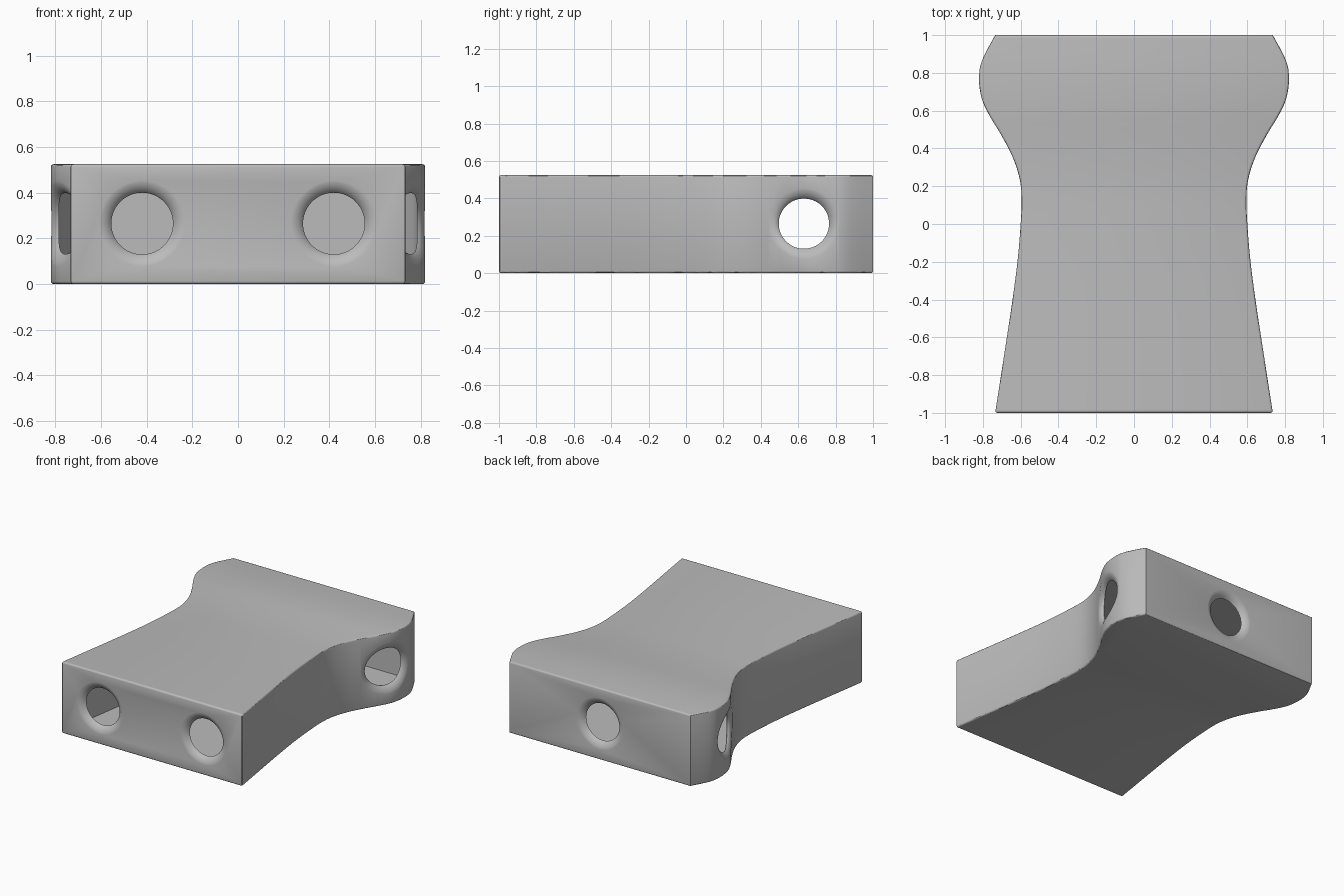
import bpy, bmesh, math

if "Cube" in bpy.data.objects:
    bpy.data.objects.remove(bpy.data.objects["Cube"], do_unlink=True)

HEIGHT, WALL = 0.525, 0.035
HOLE_Z, HOLE_R, FLARE_R = 0.265, 0.134, 0.075

# Side outline: (y, half width)
OUTLINE = [(-1, .735), (-.8, .704), (-.6, .673), (-.4, .643), (-.2, .617),
           (0, .6), (.15, .595), (.25, .608), (.36, .645), (.48, .708),
           (.56, .757), (.64, .798), (.71, .816), (.78, .82), (.84, .813),
           (.9, .789), (1, .735)]


def tangent(i):
    a, b = OUTLINE[max(i - 1, 0)], OUTLINE[min(i + 1, len(OUTLINE) - 1)]
    return (b[1] - a[1]) / (b[0] - a[0])


def half_width(y):
    """Smooth curve through the outline points."""
    y = max(-1, min(1, y))
    i = 0
    while i < len(OUTLINE) - 2 and y > OUTLINE[i + 1][0]:
        i += 1
    (y0, x0), (y1, x1) = OUTLINE[i], OUTLINE[i + 1]
    d = y1 - y0
    t = (y - y0) / d
    s = 1 - t
    return (s * s * (1 + 2 * t) * x0 + t * t * (1 + 2 * s) * x1
            + d * t * s * (s * tangent(i) - t * tangent(i + 1)))


def inner_half_width(y):
    slope = (half_width(y + .01) - half_width(y - .01)) / .02
    return half_width(y) - WALL * math.hypot(1, slope)


def finish(name, bm):
    bmesh.ops.recalc_face_normals(bm, faces=bm.faces)
    mesh = bpy.data.meshes.new(name)
    bm.to_mesh(mesh)
    bm.free()
    obj = bpy.data.objects.new(name, mesh)
    bpy.context.collection.objects.link(obj)
    return obj


def slab(name, width, y_end, z0, z1, steps=100):
    """Extrude the waisted outline between two heights."""
    ys = [-y_end + 2 * y_end * i / steps for i in range(steps + 1)]
    loop = [(width(y), y) for y in ys] + [(-width(y), y) for y in reversed(ys)]
    bm = bmesh.new()
    base = bm.faces.new([bm.verts.new((x, y, z0)) for x, y in loop])
    ext = bmesh.ops.extrude_face_region(bm, geom=[base], use_keep_orig=True)
    tops = [g for g in ext["geom"] if isinstance(g, bmesh.types.BMVert)]
    bmesh.ops.translate(bm, verts=tops, vec=(0, 0, z1 - z0))
    return finish(name, bm)


def flared_cutter(name, center, place, surface, sides=64):
    """Trumpet-shaped cutter whose mouth follows the wall surface."""
    lip = [math.radians(60) * i / 8 for i in range(9)]
    profile = [(HOLE_R + FLARE_R * (math.sin(lip[-1]) - math.sin(a)),
                FLARE_R * (1 - math.cos(a)) - .001) for a in lip]
    rows = [(profile[0][0], None, 1.2)]
    rows += [(r, depth, 0) for r, depth in profile]
    rows += [(HOLE_R, None, 0.5)]
    bm = bmesh.new()
    rings = []
    for r, depth, flat in rows:
        ring = []
        for k in range(sides):
            a = math.tau * k / sides
            u = center + r * math.cos(a)
            out = flat if depth is None else surface(u) - depth
            ring.append(bm.verts.new(place(u, out, HOLE_Z + r * math.sin(a))))
        rings.append(ring)
    for a, b in zip(rings, rings[1:]):
        for k in range(sides):
            n = (k + 1) % sides
            bm.faces.new((a[k], a[n], b[n], b[k]))
    bm.faces.new(rings[0])
    bm.faces.new(rings[-1])
    return finish(name, bm)


# Outer body with softly rounded rims
body = slab("hollow_body", half_width, 1, 0, HEIGHT)
bevel = body.modifiers.new("rounded_rims", "BEVEL")
bevel.width = .012
bevel.segments = 3
bevel.limit_method = "ANGLE"
bevel.angle_limit = math.radians(70)

# Cavity, two front holes, one back hole and one hole in each side
cutters = [slab("cavity_cutter", inner_half_width, 1 - WALL, WALL, HEIGHT - WALL)]
for side, sign in (("left", 1), ("right", -1)):
    cutters.append(flared_cutter("front_hole_cutter_" + side, .42 * sign,
                                 lambda u, o, z: (u, -o, z), lambda u: 1))
    cutters.append(flared_cutter("side_hole_cutter_" + side, .63,
                                 lambda u, o, z, s=sign: (s * o, u, z), half_width))
cutters.append(flared_cutter("back_hole_cutter", 0,
                             lambda u, o, z: (u, o, z), lambda u: 1))
for cutter in cutters:
    cut = body.modifiers.new(cutter.name, "BOOLEAN")
    cut.operation = "DIFFERENCE"
    cut.solver = "EXACT"
    cut.object = cutter

# Bake the cuts into the body and drop the cutters
depsgraph = bpy.context.evaluated_depsgraph_get()
baked = bpy.data.meshes.new_from_object(body.evaluated_get(depsgraph))
body.modifiers.clear()
body.data = baked
for cutter in cutters:
    bpy.data.objects.remove(cutter, do_unlink=True)

# Single plain grey
grey = bpy.data.materials.new("plain_grey")
grey.use_nodes = True
grey.diffuse_color = (.5, .5, .5, 1)
grey.node_tree.nodes["Principled BSDF"].inputs["Base Color"].default_value = (.5, .5, .5, 1)
body.data.materials.clear()
body.data.materials.append(grey)

bpy.ops.object.select_all(action="DESELECT")
body.select_set(True)
bpy.context.view_layer.objects.active = body
bpy.ops.object.shade_smooth_by_angle(angle=math.radians(30))
